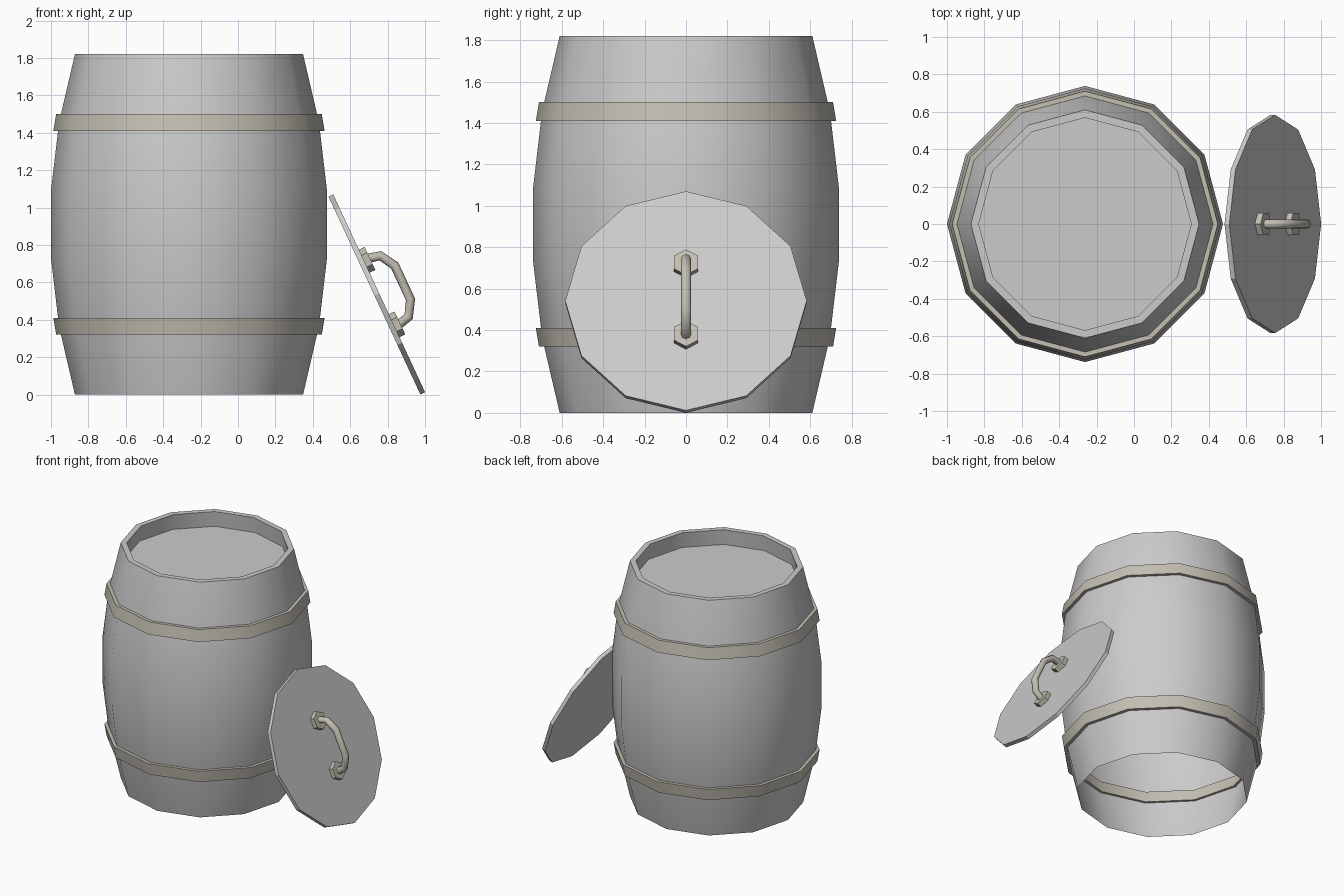
import bpy, bmesh
from math import sin, cos, pi, radians
from mathutils import Matrix, Vector

if "Cube" in bpy.data.objects:
    bpy.data.objects.remove(bpy.data.objects["Cube"])

metal = bpy.data.materials.new("dull_metal")
metal.diffuse_color = (0.55, 0.52, 0.45, 1)
metal.use_nodes = True
metal.node_tree.nodes["Principled BSDF"].inputs["Base Color"].default_value = metal.diffuse_color


def lathe(name, profile, sides, matrix, closed=False, mat=None, smooth=True):
    """Spin an (r, z) profile about local z; r = 0 becomes a single pole."""
    bm = bmesh.new()
    rings = []
    for r, z in profile:
        if r == 0:
            rings.append([bm.verts.new((0, 0, z))] * sides)
        else:
            rings.append([bm.verts.new((r * cos(2 * pi * i / sides),
                                        r * sin(2 * pi * i / sides), z))
                          for i in range(sides)])
    pairs = list(zip(rings, rings[1:]))
    if closed:
        pairs.append((rings[-1], rings[0]))
    for a, b in pairs:
        for i in range(sides):
            j = (i + 1) % sides
            quad = list(dict.fromkeys([a[i], a[j], b[j], b[i]]))
            bm.faces.new(quad)
    me = bpy.data.meshes.new(name)
    bm.to_mesh(me)
    bm.free()
    ob = bpy.data.objects.new(name, me)
    bpy.context.collection.objects.link(ob)
    ob.matrix_world = matrix
    if mat:
        me.materials.append(mat)
    if smooth:
        bpy.ops.object.select_all(action='DESELECT')
        ob.select_set(True)
        bpy.context.view_layer.objects.active = ob
        bpy.ops.object.shade_smooth_by_angle(angle=radians(40))
    return ob


# Barrel: open at the bottom, with a recessed head inside the top rim
barrel_at = Matrix.Translation((-0.262, 0, 0))
lathe("barrel", [(0.61, 0), (0.695, 0.365), (0.738, 0.73), (0.738, 1.09),
                 (0.695, 1.455), (0.61, 1.82), (0.568, 1.82),
                 (0.58, 1.70), (0, 1.70)], 12, barrel_at)

# Hoops: mirrored about the middle of the barrel
hoop = [(0.71, 0.32), (0.725, 0.41), (0.68, 0.41), (0.665, 0.32)]
lathe("lower_hoop", hoop, 12, barrel_at, True, metal)
lathe("upper_hoop", [(r, 1.82 - z) for r, z in reversed(hoop)], 12,
      barrel_at, True, metal)

# Lid leaning on the barrel; local x runs down the slope, local z faces out
lid_at = Matrix.Translation((0.755, 0, 0.541)) @ Matrix.Rotation(radians(65.1), 4, 'Y')
lathe("lid", [(0, -0.028), (0.583, -0.028), (0.583, 0), (0, 0)], 12, lid_at, smooth=False)

# Hexagonal handle mounts
for label, s in (("upper", -1), ("lower", 1)):
    lathe(label + "_handle_mount",
          [(0, 0), (0.068, 0), (0.068, 0.034), (0, 0.034)], 6,
          lid_at @ Matrix.Translation((s * 0.19, 0, 0)), mat=metal, smooth=False)

# Bent handle bar
half = [(-0.195, 0.025), (-0.18, 0.09), (-0.10, 0.138)]
path = half + [(-x, z) for x, z in reversed(half)]
cu = bpy.data.curves.new("handle", 'CURVE')
cu.dimensions = '3D'
cu.bevel_depth = 0.025
cu.bevel_resolution = 2
cu.use_fill_caps = True
sp = cu.splines.new('POLY')
sp.points.add(len(path) - 1)
for p, (x, z) in zip(sp.points, path):
    p.co = (x, 0, z, 1)
cu.materials.append(metal)
handle = bpy.data.objects.new("handle", cu)
bpy.context.collection.objects.link(handle)
handle.matrix_world = lid_at
